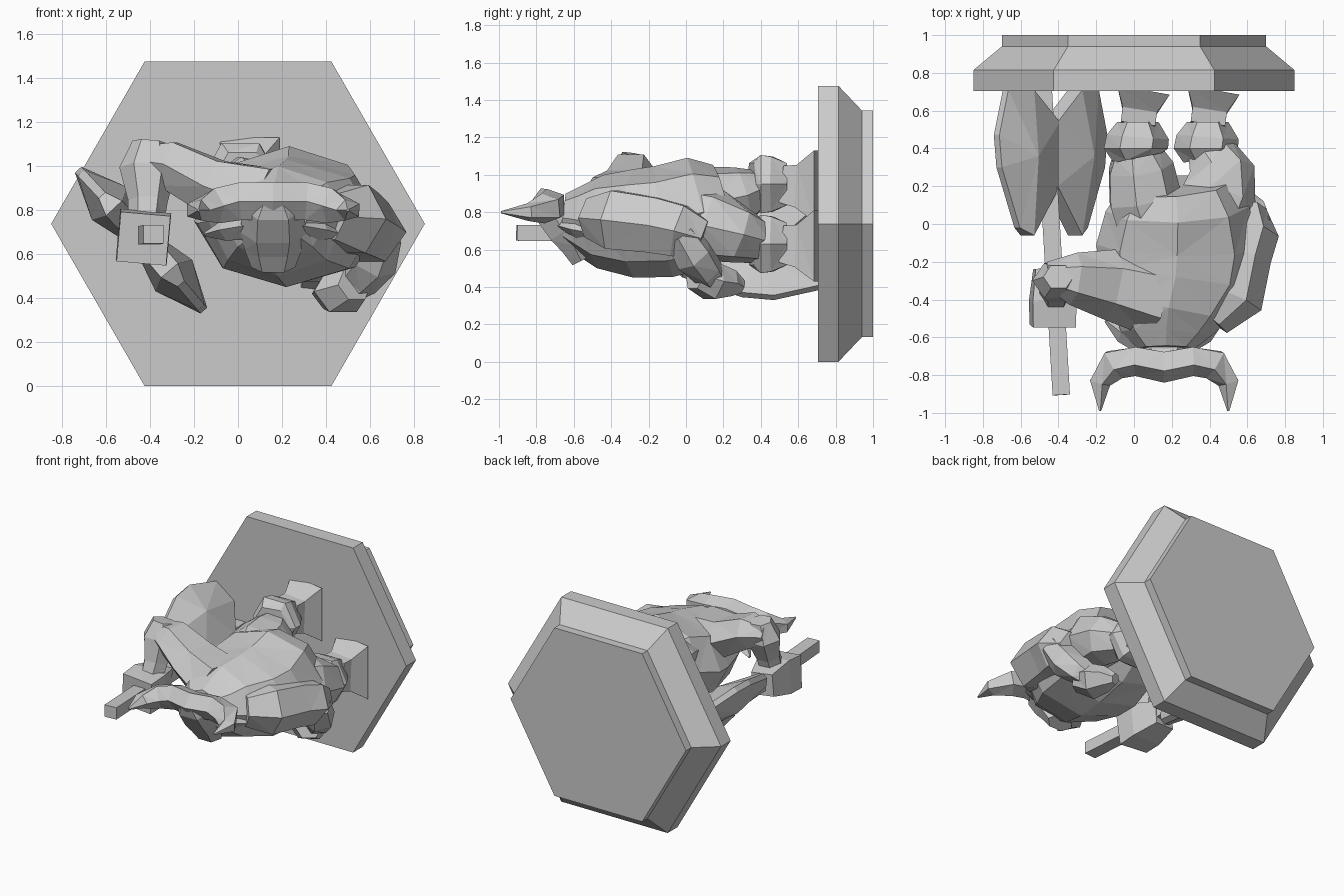
import bpy, bmesh, math
from mathutils import Vector


def finish(name, bm):
    bmesh.ops.recalc_face_normals(bm, faces=bm.faces)
    me = bpy.data.meshes.new(name)
    bm.to_mesh(me)
    bm.free()
    ob = bpy.data.objects.new(name, me)
    bpy.context.collection.objects.link(ob)
    return ob


def loft(name, rings, n=6, ref=(0, 0, 1), turn=0.0, tri=True):
    """Flat-faced tube through rings (x, y, z, radius_u, radius_v)."""
    bm = bmesh.new()
    pts = [Vector(r[:3]) for r in rings]
    loops = []
    for i, r in enumerate(rings):
        t = (pts[min(i + 1, len(pts) - 1)] - pts[max(i - 1, 0)]).normalized()
        u = t.cross(Vector(ref)).normalized()
        v = u.cross(t)
        loops.append([bm.verts.new(pts[i] + u * r[3] * math.cos(a) + v * r[4] * math.sin(a))
                      for a in (turn + k * math.tau / n for k in range(n))])
    for a, b in zip(loops, loops[1:]):
        for k in range(n):
            bm.faces.new((a[k], a[(k + 1) % n], b[(k + 1) % n], b[k]))
    bm.faces.new(loops[0])
    bm.faces.new(loops[-1])
    if tri:
        bmesh.ops.triangulate(bm, faces=bm.faces)
    return finish(name, bm)


def fuse(base, parts):
    """Merge overlapping parts into one skin."""
    bpy.context.view_layer.objects.active = base
    for p in parts:
        m = base.modifiers.new("union", 'BOOLEAN')
        m.operation, m.solver, m.object = 'UNION', 'EXACT', p
        bpy.ops.object.modifier_apply(modifier=m.name)
        bpy.data.objects.remove(p)


# Hexagonal plinth with bevelled step
H = 0.738
loft("plinth", [(0, 0.705, H, 0.85, 0.852), (0, 0.815, H, 0.85, 0.852),
                (0, 0.94, H, 0.70, 0.70), (0, 1.0, H, 0.70, 0.70)], 6, tri=False)

# Torso, from neck to hips
body = loft("body", [(0.17, -0.66, 0.77, 0.15, 0.13), (0.17, -0.58, 0.76, 0.24, 0.18),
                     (0.18, -0.46, 0.75, 0.32, 0.25), (0.22, -0.28, 0.74, 0.41, 0.29),
                     (0.23, -0.12, 0.75, 0.43, 0.30), (0.23, 0.08, 0.80, 0.38, 0.30),
                     (0.22, 0.20, 0.83, 0.30, 0.23)], 8)
parts = []

# Head with snout leaning forward
parts.append(loft("head", [(0.16, -0.78, 0.86, 0.09, 0.06), (0.16, -0.73, 0.81, 0.14, 0.10),
                           (0.16, -0.65, 0.70, 0.15, 0.10), (0.16, -0.60, 0.62, 0.13, 0.08),
                           (0.16, -0.56, 0.54, 0.10, 0.06)], 6, ref=(0, -1, 0)))

# One sweep for the pair of horns
half = [(0.34, -0.99, 0.80, 0.006, 0.006), (0.345, -0.84, 0.80, 0.06, 0.05),
        (0.27, -0.74, 0.82, 0.09, 0.085), (0.15, -0.72, 0.84, 0.085, 0.09)]
c = 0.16
parts.append(loft("horns", [(c - h[0],) + h[1:] for h in half] + [(c, -0.75, 0.84, 0.09, 0.09)]
                  + [(c + h[0],) + h[1:] for h in reversed(half)], 5))

# Ears
for s in (-1, 1):
    parts.append(loft("ear", [(c + s * 0.10, -0.64, 0.73, 0.06, 0.06),
                              (c + s * 0.22, -0.58, 0.71, 0.05, 0.05),
                              (c + s * 0.31, -0.51, 0.69, 0.01, 0.01)], 4))

# Bent left arm reaching to the axe
parts.append(loft("left_upper_arm", [(0.12, -0.38, 0.83, 0.22, 0.19), (-0.12, -0.32, 0.91, 0.19, 0.14),
                                     (-0.32, -0.29, 1.01, 0.14, 0.12),
                                     (-0.47, -0.27, 1.03, 0.07, 0.07)], 6))
parts.append(loft("left_forearm", [(-0.40, -0.28, 1.11, 0.08, 0.07), (-0.41, -0.30, 0.99, 0.13, 0.11),
                                   (-0.41, -0.35, 0.84, 0.09, 0.08),
                                   (-0.42, -0.39, 0.72, 0.08, 0.08)], 6, ref=(0, 1, 0)))
parts.append(loft("left_fist", [(-0.43, -0.54, 0.67, 0.16, 0.16), (-0.43, -0.40, 0.68, 0.165, 0.165),
                                (-0.45, -0.23, 0.68, 0.11, 0.11)], 4, turn=math.radians(40)))

# Hanging right arm
parts.append(loft("right_upper_arm", [(0.40, -0.50, 0.77, 0.12, 0.12), (0.50, -0.38, 0.76, 0.19, 0.18),
                                      (0.55, -0.16, 0.73, 0.18, 0.17), (0.59, -0.03, 0.70, 0.18, 0.16),
                                      (0.60, 0.09, 0.66, 0.10, 0.11)], 6))
parts.append(loft("right_forearm", [(0.66, -0.04, 0.69, 0.09, 0.09), (0.61, 0.04, 0.57, 0.12, 0.11),
                                    (0.55, 0.11, 0.49, 0.10, 0.09),
                                    (0.50, 0.14, 0.45, 0.08, 0.08)], 6, ref=(0, 1, 0)))
parts.append(loft("right_fist", [(0.53, 0.05, 0.46, 0.09, 0.08), (0.47, 0.14, 0.43, 0.14, 0.11),
                                 (0.43, 0.24, 0.42, 0.10, 0.08), (0.41, 0.30, 0.40, 0.04, 0.04)], 6))

# Striding legs: thigh, fetlock cuff and flared hoof
for side, x, z, thigh in (
        ("left", 0.02, 0.95, [(0.10, -0.02, 0.82, 0.20, 0.19), (0.05, 0.14, 0.86, 0.20, 0.19),
                              (0.03, 0.30, 0.89, 0.18, 0.16), (0.01, 0.39, 0.93, 0.13, 0.11)]),
        ("right", 0.39, 0.63, [(0.38, -0.02, 0.76, 0.20, 0.20), (0.44, 0.14, 0.73, 0.21, 0.20),
                               (0.46, 0.28, 0.68, 0.18, 0.16), (0.40, 0.39, 0.64, 0.13, 0.12)])):
    parts.append(loft(side + "_thigh", thigh, 7))
    parts.append(loft(side + "_fetlock", [(x, 0.35, z, 0.13, 0.13), (x - 0.01, 0.40, z, 0.17, 0.18),
                                          (x, 0.46, z, 0.165, 0.17), (x, 0.54, z, 0.11, 0.13)], 6))
    parts.append(loft(side + "_hoof", [(x, 0.52, z, 0.13, 0.14), (x + 0.01, 0.60, z - 0.01, 0.13, 0.16),
                                       (x + 0.03, 0.71, z - 0.01, 0.20, 0.27)], 4, turn=math.radians(45)))
fuse(body, parts)

# Axe shaft
shaft = loft("axe", [(-0.385, -0.905, 0.69, 0.065, 0.06), (-0.48, 0.71, 0.67, 0.065, 0.06)],
             4, turn=math.radians(45))

# Two axe blades, faceted wedges fanned around a raised centre
outline = [(-0.01, 0.20), (0.19, -0.06), (0.27, -0.02), (0.41, 0.30),
           (0.43, 0.47), (0.36, 0.71), (0.19, 0.71), (-0.01, 0.54)]
blades = []
for side, d in (("outer", Vector((-0.68, 0, 0.73))), ("inner", Vector((0.65, 0, -0.76)))):
    bm = bmesh.new()
    centre = Vector((-0.435, 0, 0.67))
    normal = d.cross(Vector((0, 1, 0)))
    rims = []
    for sign in (-1, 1):
        rim = [bm.verts.new(centre + d * s + Vector((0, y, 0)) + normal * sign * (0.05 if s < 0.2 else 0.02))
               for s, y in outline]
        top = bm.verts.new(centre + d * 0.22 + Vector((0, 0.36, 0)) + normal * sign * 0.11)
        for k in range(len(rim)):
            bm.faces.new((rim[k], rim[(k + 1) % len(rim)], top))
        rims.append(rim)
    for k in range(len(outline)):
        j = (k + 1) % len(outline)
        bm.faces.new((rims[0][k], rims[0][j], rims[1][j], rims[1][k]))
    blades.append(finish(side + "_axe_blade", bm))
fuse(shaft, blades)
